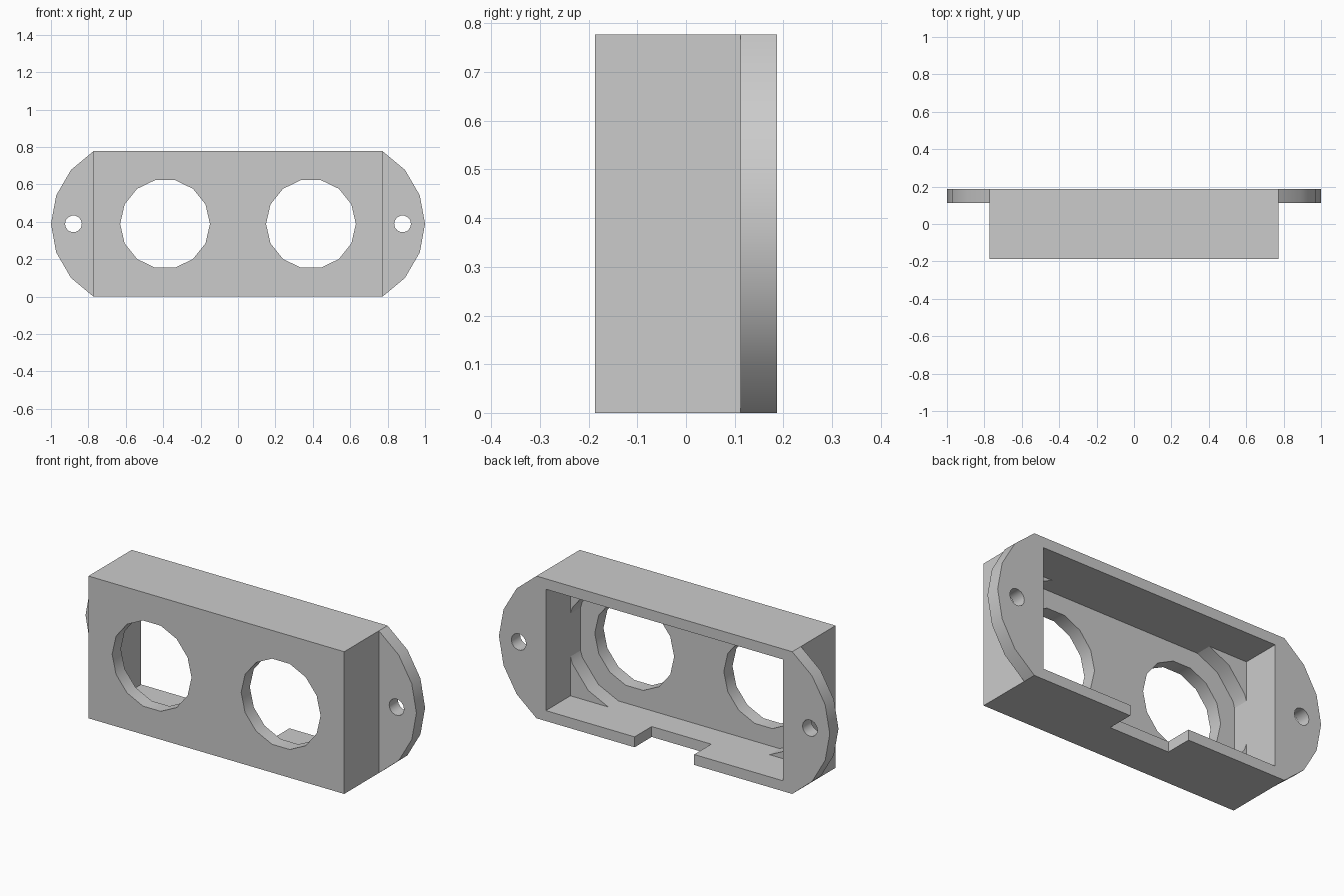
import bpy, bmesh
from math import cos, sin, pi

cube = bpy.data.objects.get("Cube")
if cube:
    bpy.data.objects.remove(cube, do_unlink=True)

grey = bpy.data.materials.new("light grey")
grey.use_nodes = True
colour = (0.6, 0.6, 0.6, 1)
grey.diffuse_color = colour
grey.node_tree.nodes["Principled BSDF"].inputs["Base Color"].default_value = colour

# Main dimensions
HALF_W, HALF_D, HEIGHT = 0.773, 0.187, 0.777
MID = HEIGHT / 2
WALL, PLATE = 0.057, 0.075
HOLE_X = 0.39
INNER_Y = -HALF_D + PLATE


def prism(name, outline, y0, y1):
    """Extrude an x-z outline from y0 to y1."""
    bm = bmesh.new()
    front = [bm.verts.new((x, y0, z)) for x, z in outline]
    back = [bm.verts.new((x, y1, z)) for x, z in outline]
    bm.faces.new(front)
    bm.faces.new(back[::-1])
    n = len(outline)
    for i in range(n):
        j = (i + 1) % n
        bm.faces.new((front[i], back[i], back[j], front[j]))
    bmesh.ops.recalc_face_normals(bm, faces=bm.faces)
    mesh = bpy.data.meshes.new(name)
    bm.to_mesh(mesh)
    bm.free()
    mesh.materials.append(grey)
    obj = bpy.data.objects.new(name, mesh)
    bpy.context.collection.objects.link(obj)
    return obj


def rect(x0, x1, z0, z1):
    return [(x0, z0), (x1, z0), (x1, z1), (x0, z1)]


def circle(x, r, sides=14):
    return [(x + r * cos(2 * pi * i / sides), MID + r * sin(2 * pi * i / sides))
            for i in range(sides)]


def combine(target, tool, operation):
    """Apply a boolean and remove the tool."""
    mod = target.modifiers.new("combine", "BOOLEAN")
    mod.operation, mod.solver, mod.object = operation, "EXACT", tool
    bpy.context.view_layer.objects.active = target
    bpy.ops.object.modifier_apply(modifier=mod.name)
    bpy.data.objects.remove(tool, do_unlink=True)


# Box with a rounded mounting flange along its back
housing = prism("housing", rect(-HALF_W, HALF_W, 0, HEIGHT), -HALF_D, HALF_D)
arc = [(HALF_W, 0), (0.893, 0.1), (0.972, 0.236), (1.0, MID)]
arc += [(x, HEIGHT - z) for x, z in arc[-2::-1]]
flange = prism("flange", arc + [(-x, z) for x, z in reversed(arc)],
               HALF_D - PLATE, HALF_D)
combine(housing, flange, "UNION")

# Open back cavity, cable notch, round openings and screw holes
inner = HALF_W - WALL
cuts = [
    (rect(-inner, inner, WALL, HEIGHT - WALL), INNER_Y, 0.3),
    (rect(-0.18, 0.18, -0.1, 0.1), 0.039, 0.3),
]
for side in (-1, 1):
    cuts.append((circle(side * HOLE_X, 0.24), -0.3, 0))
    cuts.append((circle(side * 0.88, 0.045), 0, 0.3))
for outline, y0, y1 in cuts:
    combine(housing, prism("cutter", outline, y0, y1), "DIFFERENCE")

# Curved ribs filling the four inside corners behind the front plate
half_x, half_z = inner - HOLE_X, MID - WALL
rib = [(half_x, half_z), (half_x, 0.117), (0.315, 0.152),
       (0.218, 0.274), (0.097, half_z)]
parts = [housing]
for sx, side in ((-1, "right"), (1, "left")):
    for sz, level in ((-1, "lower"), (1, "upper")):
        outline = [(sx * (HOLE_X + x), MID + sz * z) for x, z in rib]
        parts.append(prism(f"corner_rib_{level}_{side}", outline,
                           INNER_Y, INNER_Y + 0.087))

# Smooth the curved walls, keep hard edges
bpy.ops.object.select_all(action="DESELECT")
for obj in parts:
    obj.select_set(True)
bpy.context.view_layer.objects.active = housing
bpy.ops.object.shade_smooth_by_angle(angle=pi / 6)
